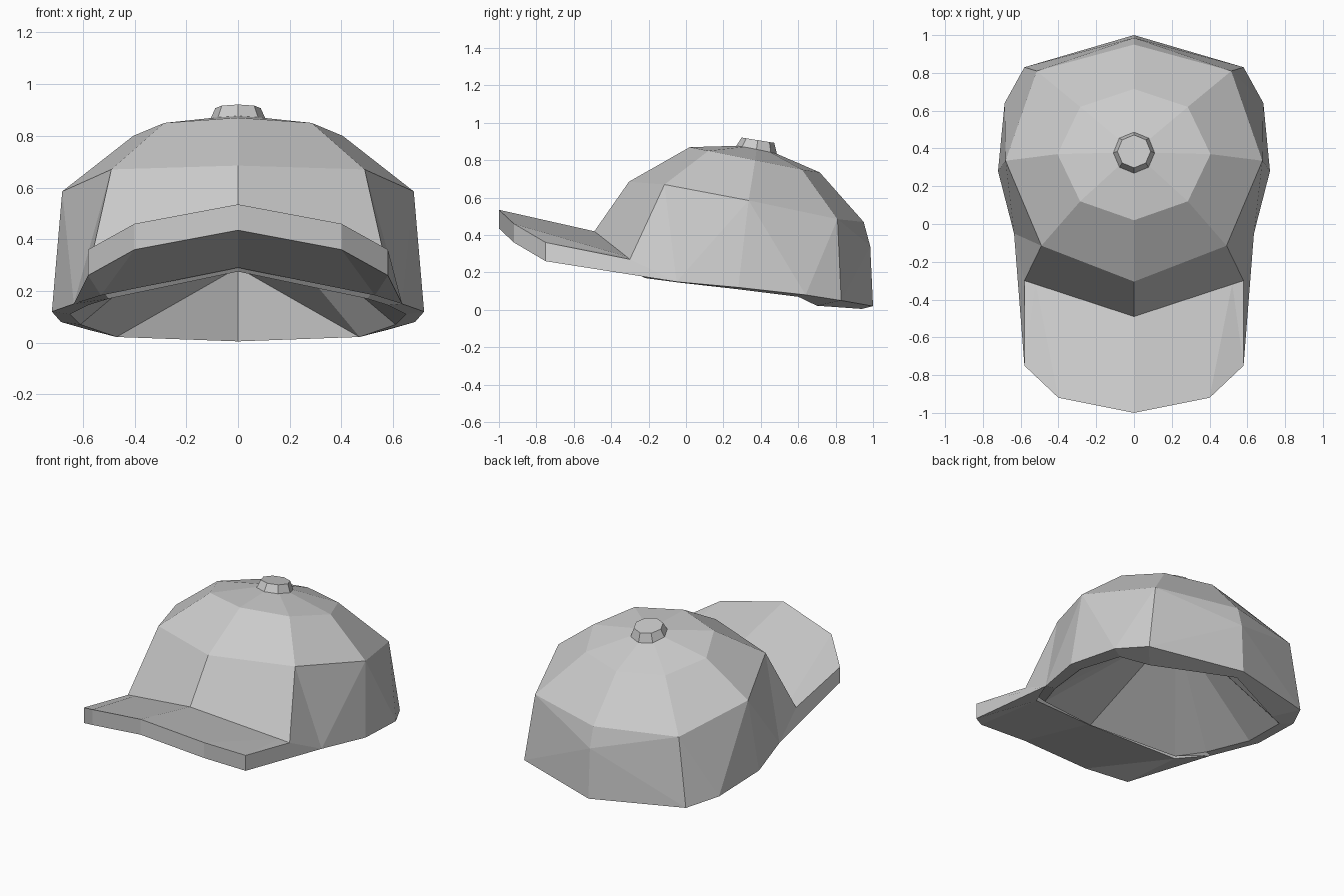
import bpy, bmesh
from mathutils import Matrix

cube = bpy.data.objects.get("Cube")
if cube:
    bpy.data.objects.remove(cube, do_unlink=True)

grey = bpy.data.materials.new("light_grey_cloth")
grey.use_nodes = True
grey.diffuse_color = (0.6, 0.6, 0.6, 1)
grey.node_tree.nodes["Principled BSDF"].inputs["Base Color"].default_value = (0.6, 0.6, 0.6, 1)


def finish(bm, name):
    bmesh.ops.recalc_face_normals(bm, faces=bm.faces)
    mesh = bpy.data.meshes.new(name)
    bm.to_mesh(mesh)
    bm.free()
    mesh.materials.append(grey)
    obj = bpy.data.objects.new(name, mesh)
    bpy.context.collection.objects.link(obj)
    return obj


def full_ring(bm, half):
    """Half ring from front to back, mirrored into a closed loop."""
    pts = half + [(-x, y, z) for x, y, z in reversed(half[1:-1])]
    return [bm.verts.new(p) for p in pts]


def bridge(bm, a, b):
    for i in range(len(a)):
        j = (i + 1) % len(a)
        bm.faces.new((a[i], a[j], b[j], b[i]))


def fan(bm, ring, tip):
    for i in range(len(ring)):
        bm.faces.new((ring[i - 1], ring[i], tip))


# Crown half rings, front to back
upper = [(0, .02, .87), (.285, .12, .85), (.405, .37, .80), (.285, .62, .75), (0, .715, .735)]
middle = [(0, -.305, .685), (.49, -.115, .67), (.68, .335, .585), (.515, .81, .485), (0, .95, .47)]
hem = [(0, -.49, .42), (.58, -.30, .27), (.635, -.05, .15),
       (.72, .28, .12), (.685, .64, .08), (.58, .83, .05), (0, 1, .02)]
lip = [(0, -.40, .275), (.50, -.22, .17), (.58, -.03, .145),
       (.65, .28, .11), (.61, .60, .07), (.47, .70, .022), (0, .94, .005)]

bm = bmesh.new()
upper, middle, hem, lip = [full_ring(bm, r) for r in (upper, middle, hem, lip)]

# Crown top and hem lip
fan(bm, upper, bm.verts.new((0, .38, .88)))
bridge(bm, upper, middle)
bridge(bm, hem, lip)

# Crown walls: front quads, three-triangle side panels, bulged back panels
bulge = bm.verts.new((0, .985, .34))
anchors = (0, 1, 3, 5, 6, 7, 9, 11, 12)
for i in range(8):
    a, b = anchors[i], anchors[i + 1]
    m, n = middle[i], middle[(i + 1) % 8]
    h, k = hem[a], hem[b % 12]
    if b - a == 2:
        point = hem[a + 1]
        panel = [(m, h, point), (m, point, n), (n, point, k)]
    elif i in (3, 4):
        corner, foot = (m, h) if i == 3 else (n, k)
        panel = [(corner, middle[4], bulge), (corner, bulge, foot), (foot, bulge, hem[6])]
    else:
        panel = [(m, n, k, h)]
    for face in panel:
        bm.faces.new(face)

# Hollow inside: a cone-shaped lining with an upright back wall
peak = bm.verts.new((0, .38, .585))
wall = bm.verts.new((0, .92, .29))
fan(bm, lip[:6] + [wall] + lip[7:], peak)
for corner in (lip[5], lip[7]):
    bm.faces.new((corner, lip[6], wall))
finish(bm, "crown")

# Brim: upper and lower sheets joined by an edge band that runs back to the hem
top = [(0, -1, .535), (.40, -.92, .46), (.58, -.75, .36),
       (.58, -.30, .27), (.52, -.315, .285), (0, -.49, .42)]
under = [(x, y, z - .1) for x, y, z in top[:3]]
under += [(.635, -.05, .15), (.53, -.26, .183), (0, -.42, .29)]
bm = bmesh.new()
sheets = [full_ring(bm, s) for s in (top, under)]
bridge(bm, *sheets)
for s in sheets:
    # Ring order: tip, left side, root, right side
    for left in ((0, 1, 4, 5), (1, 2, 4), (2, 3, 4)):
        bm.faces.new([s[i] for i in left])
        bm.faces.new([s[-i if i != 5 else 5] for i in left])
finish(bm, "brim")

# Button on top, tilted backwards
bm = bmesh.new()
tilt = Matrix.Translation((0, .38, .88)) @ Matrix.Rotation(-.16, 4, 'X')
bmesh.ops.create_cone(bm, cap_ends=True, segments=8, radius1=.112, radius2=.088,
                      depth=.055, matrix=tilt)
finish(bm, "button")
